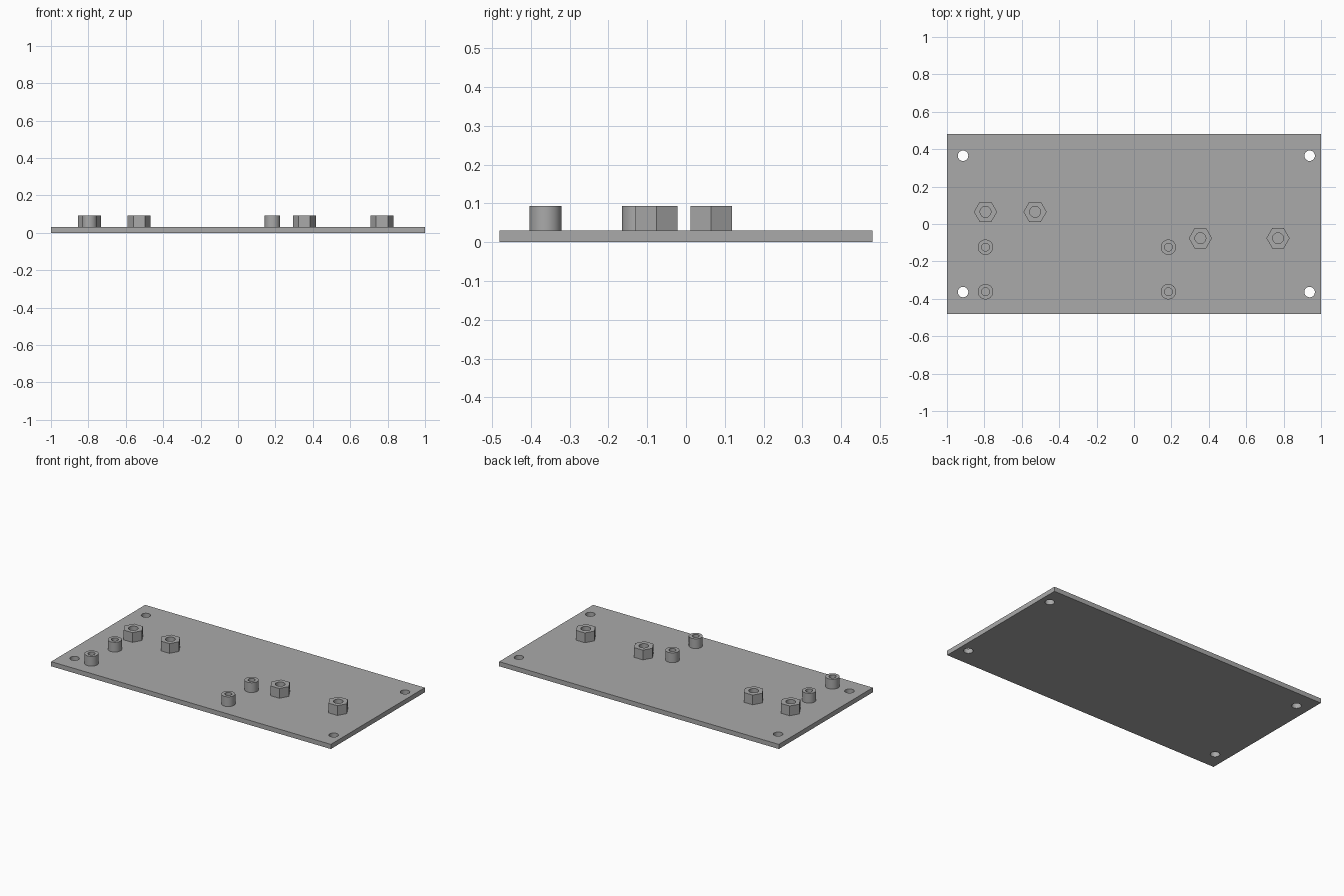
import bpy
import math

if "Cube" in bpy.data.objects:
    bpy.data.objects.remove(bpy.data.objects["Cube"], do_unlink=True)

PLATE_TOP = 0.03
POST_TOP = 0.093

grey = bpy.data.materials.new("plain grey")
grey.use_nodes = True
colour = (0.4, 0.4, 0.4, 1)
grey.diffuse_color = colour
grey.node_tree.nodes["Principled BSDF"].inputs["Base Color"].default_value = colour


def prism(name, x, y, z0, z1, radius, sides):
    """Upright prism with a corner on the x axis."""
    bpy.ops.mesh.primitive_cylinder_add(vertices=sides, radius=radius, depth=z1 - z0,
                                        location=(x, y, (z0 + z1) / 2),
                                        rotation=(0, 0, math.pi / 2))
    obj = bpy.context.object
    obj.name = name
    return obj


def drill(obj, x, y, radius):
    """Cut a vertical hole right through the object."""
    cutter = prism("drill", x, y, -0.1, 0.2, radius, 32)
    mod = obj.modifiers.new("hole", "BOOLEAN")
    mod.operation = "DIFFERENCE"
    mod.solver = "EXACT"
    mod.object = cutter
    bpy.context.view_layer.objects.active = obj
    bpy.ops.object.modifier_apply(modifier=mod.name)
    bpy.data.objects.remove(cutter, do_unlink=True)


def finish(obj):
    obj.data.materials.clear()
    obj.data.materials.append(grey)
    bpy.ops.object.select_all(action="DESELECT")
    obj.select_set(True)
    bpy.context.view_layer.objects.active = obj
    bpy.ops.object.shade_smooth_by_angle(angle=math.radians(30))


# Base plate with four corner screw holes
bpy.ops.mesh.primitive_cube_add(size=1, location=(0, 0, PLATE_TOP / 2))
plate = bpy.context.object
plate.name = "base_plate"
plate.scale = (2, 0.96, PLATE_TOP)
bpy.ops.object.transform_apply(location=True, rotation=False, scale=True)
for x in (-0.914, 0.939):
    for y in (-0.364, 0.365):
        drill(plate, x, y, 0.028)
finish(plate)

# Hexagonal standoffs
for i, (x, y) in enumerate([(-0.794, 0.065), (-0.529, 0.065), (0.355, -0.076), (0.77, -0.076)]):
    post = prism(f"hex_standoff_{i + 1}", x, y, PLATE_TOP, POST_TOP, 0.062, 6)
    drill(post, x, y, 0.029)
    finish(post)

# Round standoffs
for x, side in ((-0.794, "right"), (0.184, "left")):
    for y, end in ((-0.362, "front"), (-0.124, "back")):
        post = prism(f"round_standoff_{side}_{end}", x, y, PLATE_TOP, POST_TOP, 0.041, 32)
        drill(post, x, y, 0.021)
        finish(post)
